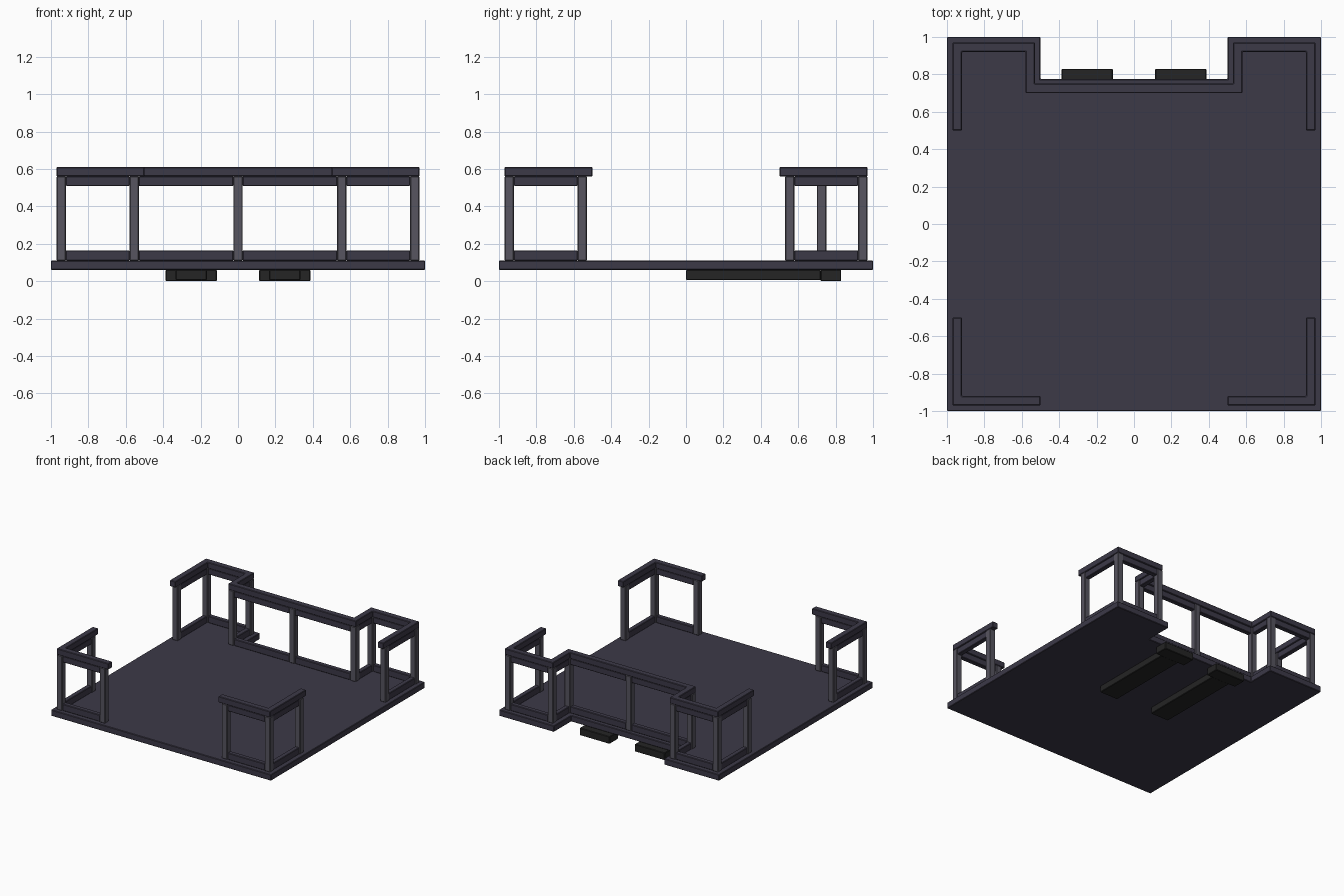
import bpy, bmesh
from mathutils import Vector

if "Cube" in bpy.data.objects:
    bpy.data.objects.remove(bpy.data.objects["Cube"])


def material(name, rgb):
    m = bpy.data.materials.new(name)
    m.diffuse_color = (*rgb, 1)
    m.use_nodes = True
    m.node_tree.nodes["Principled BSDF"].inputs["Base Color"].default_value = m.diffuse_color
    return m


FRAME = material("frame_dark", (0.045, 0.041, 0.064))
POST = material("post_grey", (0.095, 0.09, 0.115))
BLACK = material("support_black", (0.018, 0.018, 0.018))


def prism(name, outline, z0, z1, mat, bevel=0.004):
    """Extrude a flat outline from z0 to z1 and soften its edges."""
    bm = bmesh.new()
    face = bm.faces.new([bm.verts.new((x, y, z0)) for x, y in outline])
    top = bmesh.ops.extrude_face_region(bm, geom=[face])["geom"]
    bmesh.ops.translate(bm, vec=(0, 0, z1 - z0),
                        verts=[g for g in top if isinstance(g, bmesh.types.BMVert)])
    bmesh.ops.recalc_face_normals(bm, faces=bm.faces)
    mesh = bpy.data.meshes.new(name)
    bm.to_mesh(mesh)
    bm.free()
    mesh.materials.append(mat)
    ob = bpy.data.objects.new(name, mesh)
    bpy.context.collection.objects.link(ob)
    b = ob.modifiers.new("soft_edges", 'BEVEL')
    b.width, b.segments = bevel, 1
    return ob


def box(name, x0, x1, y0, y1, z0, z1, mat):
    return prism(name, [(x0, y0), (x1, y0), (x1, y1), (x0, y1)], z0, z1, mat)


def mitred(path, half):
    """Outline of a strip with mitred right-angle corners along a path."""
    pts = [Vector(p) for p in path]
    normals = [Vector((-(b - a).y, (b - a).x)).normalized() for a, b in zip(pts, pts[1:])]
    left, right = [], []
    for i, p in enumerate(pts):
        adjacent = normals[max(i - 1, 0):i + 1]
        off = sum(adjacent, Vector((0, 0))) * half
        left.append(p + off)
        right.append(p - off)
    return left + right[::-1]


E, I, N, H = 0.945, 0.555, 0.725, 0.025   # outer line, inner line, notch line, half width

# Floor plate with a notch at the back
prism("floor_plate", [(-1, -1), (1, -1), (1, 1), (0.5, 1), (0.5, 0.775),
                      (-0.5, 0.775), (-0.5, 1), (-1, 1)], 0.06, 0.11, FRAME)

# Handrails: one long back rail and two front corner rails
back_half = [(E, 0.5), (E, E), (I, E), (I, N)]
back = back_half + [(-x, y) for x, y in reversed(back_half)]
prism("back_handrail", mitred(back, H), 0.56, 0.61, FRAME)
for side, s in (("left", -1), ("right", 1)):
    prism(f"front_{side}_handrail",
          mitred([(s * 0.5, -E), (s * E, -E), (s * E, -0.5)], H), 0.56, 0.61, FRAME)

# Runs of post positions; rails span each neighbouring pair
back_posts = [(E, I), (E, E), (I, E), (I, N), (0, N),
              (-I, N), (-I, E), (-E, E), (-E, I)]
runs = {"back": back_posts}
for side, s in (("left", -1), ("right", 1)):
    runs[f"front_{side}"] = [(s * I, -E), (s * E, -E), (s * E, -I)]

for name, run in runs.items():
    for x, y in run:
        box(f"{name}_post", x - H, x + H, y - H, y + H, 0.11, 0.56, POST)
    for a, b in zip(run, run[1:]):
        a, b = Vector(a), Vector(b)
        gap = (b - a).normalized() * H
        strip = mitred([a + gap, b - gap], 0.02)
        prism(f"{name}_lower_rail", strip, 0.11, 0.165, FRAME)
        prism(f"{name}_upper_rail", strip, 0.508, 0.56, FRAME)

# Supports under the floor: a long bar with a wider end block
for side, s in (("left", -1), ("right", 1)):
    c = s * 0.25
    box(f"{side}_support_bar", c - 0.083, c + 0.083, 0.0, 0.72, 0.005, 0.06, BLACK)
    box(f"{side}_support_block", c - 0.137, c + 0.137, 0.72, 0.83, 0.0, 0.06, BLACK)
